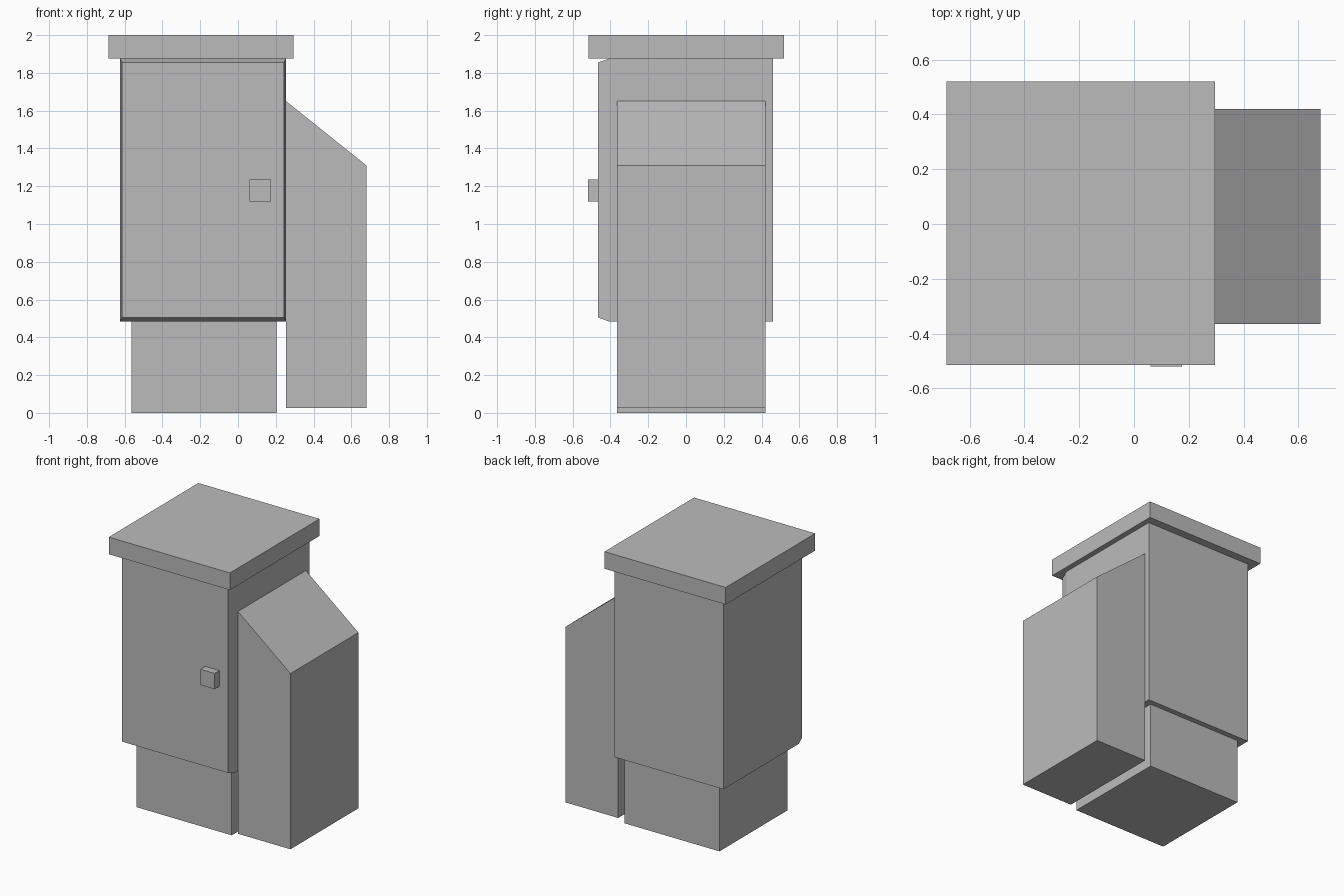
import bpy
import bmesh

if "Cube" in bpy.data.objects:
    bpy.data.objects.remove(bpy.data.objects["Cube"], do_unlink=True)

# Single plain grey
grey = bpy.data.materials.new("plain_grey")
grey.use_nodes = True
colour = (0.5, 0.5, 0.5, 1)
grey.diffuse_color = colour
grey.node_tree.nodes["Principled BSDF"].inputs["Base Color"].default_value = colour


def make_box(name, xs, ys, zs, edit=None):
    """Box between two limits on each axis, with an optional mesh edit."""
    bm = bmesh.new()
    bmesh.ops.create_cube(bm, size=1)
    for v in bm.verts:
        for axis, limits in enumerate((xs, ys, zs)):
            v.co[axis] = limits[v.co[axis] > 0]
    if edit:
        edit(bm)
    bmesh.ops.recalc_face_normals(bm, faces=bm.faces)
    mesh = bpy.data.meshes.new(name)
    bm.to_mesh(mesh)
    bm.free()
    mesh.materials.append(grey)
    obj = bpy.data.objects.new(name, mesh)
    bpy.context.collection.objects.link(obj)
    return obj


def taper_front(bm):
    """Extrude the front face into a shallow tapered door panel."""
    front = min(bm.faces, key=lambda f: f.calc_center_median().y)
    centre = front.calc_center_median()
    panel = bmesh.ops.extrude_discrete_faces(bm, faces=[front])["faces"][0]
    for v in panel.verts:
        v.co.x += 0.012 if v.co.x < centre.x else -0.012
        v.co.y -= 0.055
        v.co.z += 0.02 if v.co.z < centre.z else -0.02


def slope_top(bm):
    """Lower the outer top edge to make a sloping roof."""
    for v in bm.verts:
        if v.co.x > 0.5 and v.co.z > 1:
            v.co.z = 1.31


# Cabinet on its plinth, with overhanging lid
make_box("plinth", (-0.565, 0.205), (-0.365, 0.42), (0, 0.485))
make_box("cabinet_body", (-0.625, 0.255), (-0.41, 0.46), (0.485, 1.875), taper_front)
make_box("lid", (-0.685, 0.295), (-0.515, 0.52), (1.875, 2))

# Door knob and sloping side compartment
make_box("door_knob", (0.06, 0.175), (-0.52, -0.465), (1.12, 1.235))
make_box("side_compartment", (0.255, 0.68), (-0.365, 0.42), (0.025, 1.65), slope_top)
